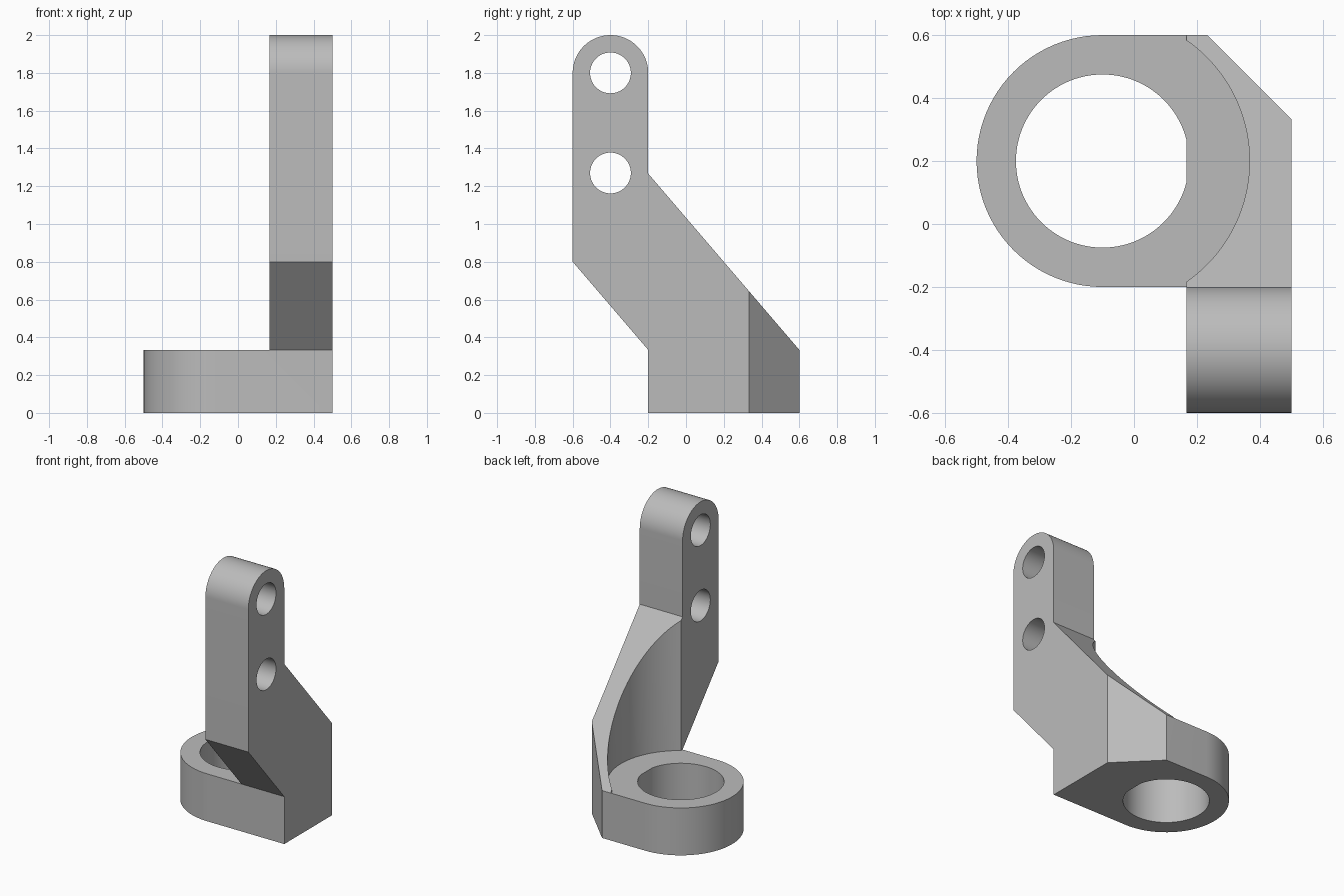
import bpy
import bmesh
from math import sin, cos, pi, acos, radians

cube = bpy.data.objects.get("Cube")
if cube:
    bpy.data.objects.remove(cube, do_unlink=True)

grey = bpy.data.materials.new("plain grey")
grey.use_nodes = True
GREY = (0.5, 0.5, 0.5, 1)
grey.diffuse_color = GREY
grey.node_tree.nodes["Principled BSDF"].inputs["Base Color"].default_value = GREY

BASE_TOP = 1 / 3
ARM_IN, ARM_OUT = 1 / 6, 0.5
RING = (-0.1, 0.2)


def arc(centre, r, start, end, steps=48):
    return [(centre[0] + r * cos(start + (end - start) * i / steps),
             centre[1] + r * sin(start + (end - start) * i / steps))
            for i in range(steps + 1)]


def circle(centre, r, steps=96):
    return arc(centre, r, 0, 2 * pi, steps)[:-1]


def prism(name, outline, low, high, along_x=False):
    """Extrude an outline (x, y) along z, or (y, z) along x."""
    bm = bmesh.new()
    verts = [bm.verts.new((low, a, b) if along_x else (a, b, low)) for a, b in outline]
    face = bm.faces.new(verts)
    new = bmesh.ops.extrude_face_region(bm, geom=[face])["geom"]
    shift = (high - low, 0, 0) if along_x else (0, 0, high - low)
    bmesh.ops.translate(bm, vec=shift, verts=[g for g in new if isinstance(g, bmesh.types.BMVert)])
    bmesh.ops.recalc_face_normals(bm, faces=bm.faces)
    mesh = bpy.data.meshes.new(name)
    bm.to_mesh(mesh)
    bm.free()
    mesh.materials.append(grey)
    obj = bpy.data.objects.new(name, mesh)
    bpy.context.collection.objects.link(obj)
    return obj


def combine(target, tool, operation):
    mod = target.modifiers.new(operation, "BOOLEAN")
    mod.operation, mod.object, mod.solver = operation, tool, "EXACT"
    bpy.context.view_layer.objects.active = target
    bpy.ops.object.modifier_apply(modifier=mod.name)
    bpy.data.objects.remove(tool, do_unlink=True)


# Cranked arm with a rounded top
arm = prism("bracket", [(-0.2, BASE_TOP), (0.6, BASE_TOP), (-0.2, 1.267)]
            + arc((-0.4, 1.8), 0.2, 0, pi) + [(-0.6, 0.8)], ARM_IN, ARM_OUT, True)

# Two bolt holes through the arm
for z in (1.8, 1.27):
    combine(arm, prism("bolt_hole", circle((-0.4, z), 0.108, 64), 0, 0.7, True), "DIFFERENCE")

# Round clearance above the ring, and the bevelled back corner
combine(arm, prism("clearance", circle(RING, 0.467, 128), 0.1, 1.7), "DIFFERENCE")
combine(arm, prism("corner_cut", [(0.133, 0.7), (0.6, 0.233), (0.6, 0.7)], 0, 1), "DIFFERENCE")

# Base plate with a rounded end and a bored hole, flat beside the arm
base = prism("base", arc(RING, 0.4, pi / 2, 3 * pi / 2)
             + [(ARM_OUT, -0.2), (ARM_OUT, 0.333), (0.233, 0.6)], 0, BASE_TOP)
flat = acos((ARM_IN - RING[0]) / 0.275)
combine(base, prism("bore", arc(RING, 0.275, flat, 2 * pi - flat, 96), -0.1, 0.5), "DIFFERENCE")

combine(arm, base, "UNION")

bpy.ops.object.select_all(action="DESELECT")
arm.select_set(True)
bpy.context.view_layer.objects.active = arm
bpy.ops.object.shade_smooth_by_angle(angle=radians(12))
